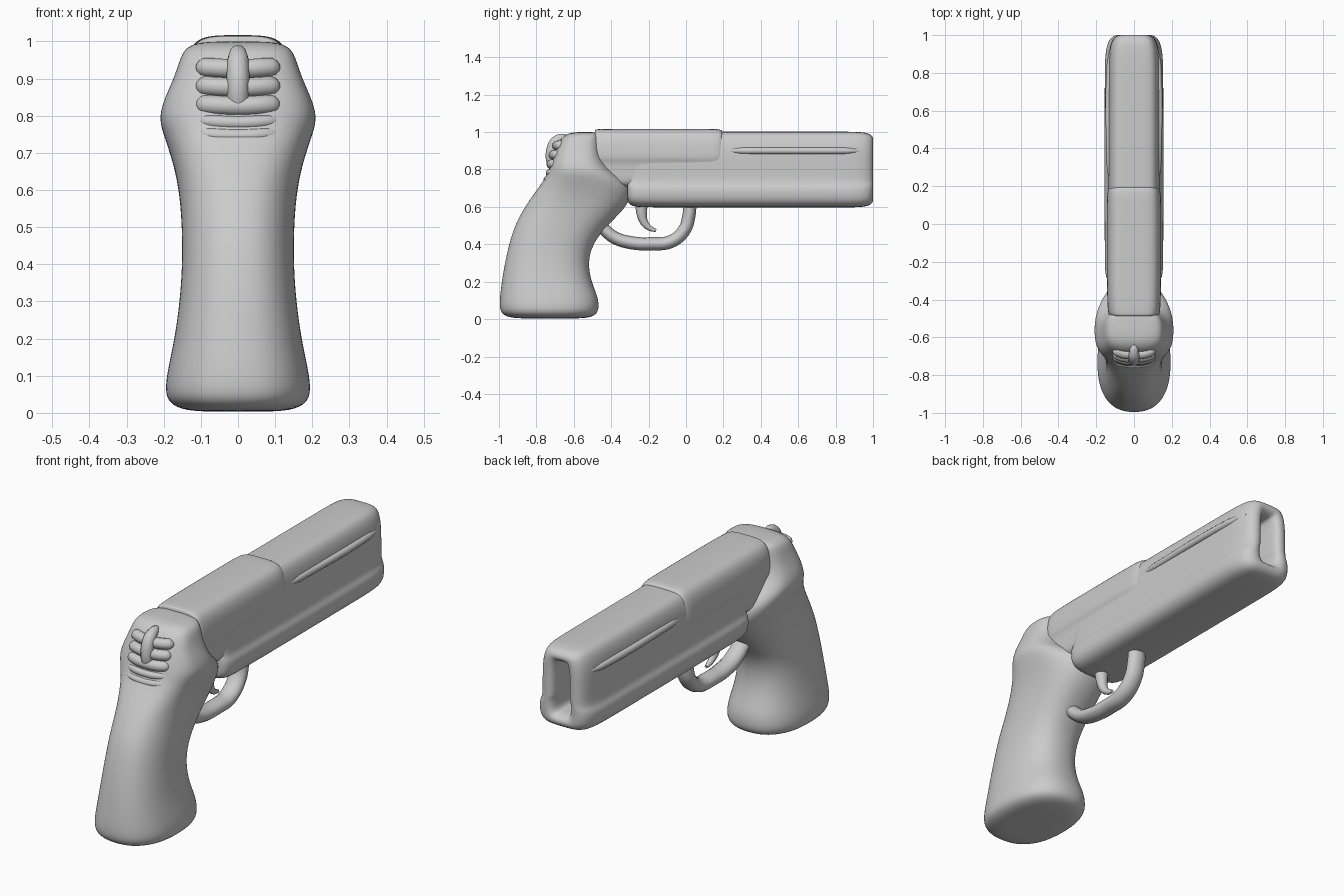
import bpy, bmesh, math

if "Cube" in bpy.data.objects:
    bpy.data.objects.remove(bpy.data.objects["Cube"])


def loft(name, rings, levels=2):
    """Skin closed rings of points, cap both ends, subdivide and smooth."""
    bm = bmesh.new()
    loops = [[bm.verts.new(p) for p in r] for r in rings]
    n = len(loops[0])
    for a, b in zip(loops, loops[1:]):
        for i in range(n):
            j = (i + 1) % n
            bm.faces.new((a[i], a[j], b[j], b[i]))
    bm.faces.new(loops[0])
    bm.faces.new(loops[-1])
    bmesh.ops.recalc_face_normals(bm, faces=bm.faces)
    for f in bm.faces:
        f.smooth = True
    me = bpy.data.meshes.new(name)
    bm.to_mesh(me)
    bm.free()
    ob = bpy.data.objects.new(name, me)
    bpy.context.collection.objects.link(ob)
    sub = ob.modifiers.new("subdivide", 'SUBSURF')
    sub.levels = sub.render_levels = levels
    return ob


def mirrored(half):
    """Close a right-hand half profile that runs bottom to top."""
    return half + [(-x, z) for x, z in reversed(half) if x > 0]


def extrude_y(name, half, stations, zc):
    """Loft an x-z profile through stations of (y, x scale, z scale)."""
    prof = mirrored(half)
    return loft(name, [[(x * sx, y, zc + (z - zc) * sz) for x, z in prof]
                       for y, sx, sz in stations])


def tube(name, pts, widen=1.0):
    """Round tube through points of (x, y, z, radius), with domed ends."""
    cu = bpy.data.curves.new(name, 'CURVE')
    cu.dimensions = '3D'
    cu.bevel_depth = 1.0
    cu.bevel_resolution = 4
    cu.resolution_u = 8
    cu.use_fill_caps = True
    sp = cu.splines.new('BEZIER')
    sp.bezier_points.add(len(pts) - 1)
    for bp, (x, y, z, r) in zip(sp.bezier_points, pts):
        bp.co = (x / widen, y, z)
        bp.radius = r
        bp.handle_left_type = bp.handle_right_type = 'AUTO'
    ob = bpy.data.objects.new(name, cu)
    ob.scale.x = widen
    bpy.context.collection.objects.link(ob)
    return ob


# Barrel: one skin that rolls over the muzzle rim and into the slot
barrel_half = [(0, .597), (.08, .597), (.125, .607), (.152, .635), (.157, .68),
               (.152, .71), (.137, .73), (.137, .80), (.136, .88), (.13, .94),
               (.11, .99), (.07, 1.002), (0, 1.002)]
extrude_y("barrel", barrel_half,
          [(-.315, .6, .75), (-.31, .85, .9), (-.28, .97, .98), (-.22, 1, 1),
           (.3, 1, 1), (.8, 1, 1), (.89, .98, 1), (.95, .92, .985),
           (.985, .80, .94), (1.002, .62, .84), (1.0, .42, .74),
           (.98, .30, .66), (.94, .27, .63), (.75, .27, .63), (.745, .25, .6)], .80)

# Breech block overlapping the rear of the barrel
breech_half = [(0, .70), (.09, .705), (.125, .72), (.132, .76), (.132, .835),
               (.145, .855), (.144, .90), (.138, .96), (.115, 1.005),
               (.07, 1.017), (0, 1.017)]
extrude_y("breech", breech_half,
          [(-.49, .8, .93), (-.485, .92, .98), (-.46, .97, 1), (-.3, 1, 1),
           (.1, 1, 1), (.16, .985, 1), (.19, .93, .97), (.2, .8, .9)], .86)

# Shallow ridge along each side of the barrel
for s, side in ((1, "right"), (-1, "left")):
    tube("barrel_ridge_" + side,
         [(s * .122, .2, .90, .006), (s * .126, .3, .90, .018),
          (s * .126, .85, .90, .018), (s * .112, .96, .90, .006)])

# Grip: rows of z, back y, front y, half width, squareness
grip_rows = [(.003, -.85, -.60, .07, 2.3), (.006, -.94, -.52, .145, 2.3),
             (.025, -.985, -.475, .187, 2.4), (.06, -1.0, -.463, .199, 2.4),
             (.12, -.997, -.468, .19, 2.4), (.20, -.987, -.505, .172, 2.4),
             (.30, -.97, -.523, .158, 2.4), (.40, -.948, -.50, .151, 2.4),
             (.50, -.918, -.42, .152, 2.4), (.58, -.875, -.335, .158, 2.4),
             (.65, -.83, -.29, .17, 2.5), (.71, -.785, -.293, .188, 2.6),
             (.76, -.75, -.345, .206, 2.7), (.80, -.735, -.40, .214, 2.7),
             (.85, -.718, -.44, .198, 2.8), (.90, -.70, -.453, .174, 3),
             (.95, -.68, -.455, .158, 3), (.98, -.655, -.458, .145, 3),
             (.996, -.62, -.47, .115, 3), (1.0, -.58, -.50, .06, 3)]
grip = []
for z, y0, y1, w, e in grip_rows:
    ring = []
    for i in range(24):
        a = math.tau * i / 24
        c, s = math.cos(a), math.sin(a)
        ring.append((w * math.copysign(abs(c) ** (2 / e), c),
                     (y0 + y1) / 2 + (y1 - y0) / 2 * math.copysign(abs(s) ** (2 / e), s),
                     z))
    grip.append(ring)
loft("grip", grip)

# Thumb ridges and the upright spur on the back
for i, (z, y) in enumerate([(.93, -.69), (.88, -.708), (.83, -.72),
                            (.785, -.732), (.75, -.744)]):
    r = .026 if i < 3 else .018
    tube("thumb_ridge_%d" % (i + 1),
         [(-.107, y + .035, z, .008), (-.092, y + .018, z, r), (0, y, z - .004, r),
          (.092, y + .018, z, r), (.107, y + .035, z, .008)])
tube("spur", [(0, -.70, .81, .012), (0, -.715, .835, .029), (0, -.717, .90, .031),
              (0, -.695, .95, .029), (0, -.66, .97, .022), (0, -.63, .975, .008)])

# Trigger guard
tube("trigger_guard", [(0, -.45, .49, .033), (0, -.38, .435, .034), (0, -.29, .408, .035),
                       (0, -.19, .403, .035), (0, -.08, .415, .035), (0, -.01, .475, .035),
                       (0, .015, .55, .035), (0, .022, .63, .035)], 1.3)

# Trigger
tube("trigger", [(0, -.235, .64, .036), (0, -.237, .57, .029), (0, -.222, .515, .021),
                 (0, -.19, .484, .014), (0, -.16, .474, .008)])
